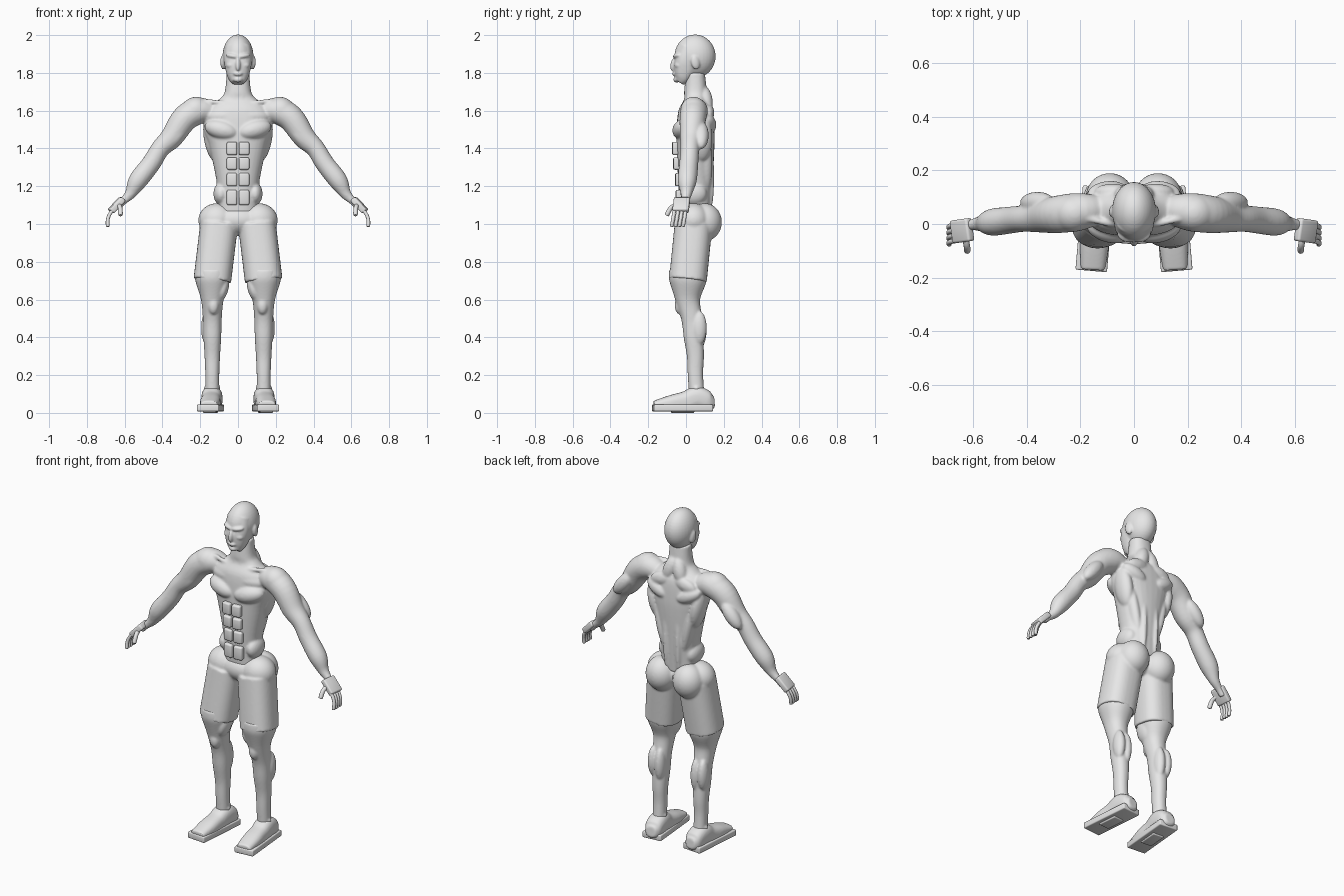
import bpy, bmesh, math
from mathutils import Vector, Matrix, Euler

FRONT, BACK, ABOVE = Vector((0, -1, 0)), Vector((0, 1, 0)), Vector((0, 0, 1))

old_cube = bpy.data.objects.get("Cube")
if old_cube:
    bpy.data.objects.remove(old_cube, do_unlink=True)

grey = (.8, .8, .8, 1)
clay = bpy.data.materials.new("light grey")
clay.use_nodes = True
clay.diffuse_color = grey
clay.node_tree.nodes["Principled BSDF"].inputs["Base Color"].default_value = grey


def spline(before, start, end, after, t):
    """Smooth interpolation of one number between start and end."""
    slope = (end - before) / 2
    bend = before - start * 2.5 + end * 2 - after / 2
    twist = (after - before + 3 * (start - end)) / 2
    return start + t * (slope + t * (bend + t * twist))


def loft(bm, rings, facing=BACK, power=2, sides=32, steps=5):
    """Closed skin through rings of (x, y, z, half width, half depth)."""
    last = len(rings) - 1
    fine = []
    for i in range(last):
        quad = [rings[max(0, min(last, i + k))] for k in (-1, 0, 1, 2)]
        for step in range(steps):
            fine.append([spline(*values, step / steps) for values in zip(*quad)])
    fine.append(rings[last])
    loops = []
    for i, (x, y, z, width, depth) in enumerate(fine):
        previous, following = fine[max(0, i - 1)], fine[min(len(fine) - 1, i + 1)]
        along = (Vector(following[:3]) - Vector(previous[:3])).normalized()
        deep = (facing - along * facing.dot(along)).normalized()
        wide = deep.cross(along)
        loop = []
        for side in range(sides):
            angle = math.tau * side / sides
            cos, sin = math.cos(angle), math.sin(angle)
            across = math.copysign(abs(cos) ** (2 / power), cos) * width
            inward = math.copysign(abs(sin) ** (2 / power), sin) * depth
            loop.append(bm.verts.new(Vector((x, y, z)) + wide * across + deep * inward))
        loops.append(loop)
    for lower, upper in zip(loops, loops[1:]):
        for side in range(sides):
            after = (side + 1) % sides
            bm.faces.new((lower[side], lower[after], upper[after], upper[side]))
    bm.faces.new(loops[0])
    bm.faces.new(loops[-1])


def tube(bm, points, radius, facing=BACK):
    """Thin round strand with a narrowed tip."""
    rings = [(*point, radius, radius) for point in points]
    tip = Vector(points[-1]) + (Vector(points[-1]) - Vector(points[-2])).normalized() * radius / 2
    loft(bm, rings + [(*tip, radius / 2, radius / 2)], facing, sides=12)


def placed(at, size, lean, tilt, turn):
    """Matrix from a position, a size and degrees about x, y and z."""
    spin = Euler([math.radians(angle) for angle in (lean, tilt, turn)]).to_matrix().to_4x4()
    return Matrix.Translation(at) @ spin @ Matrix.Diagonal((*size, 1))


def blob(bm, at, size, lean=0, tilt=0, turn=0):
    bmesh.ops.create_uvsphere(bm, u_segments=32, v_segments=20, radius=1,
                              matrix=placed(at, size, lean, tilt, turn))


def box(bm, at, size, lean=0, tilt=0, turn=0):
    bmesh.ops.create_cube(bm, size=1, matrix=placed(at, size, lean, tilt, turn))


def finish(bm, name, voxel=0, bevel=0):
    """Mirror the part to the other side, fuse or bevel it, and shade it smooth."""
    bmesh.ops.recalc_face_normals(bm, faces=bm.faces)
    mesh = bpy.data.meshes.new(name)
    bm.to_mesh(mesh)
    bm.free()
    mesh.materials.append(clay)
    part = bpy.data.objects.new(name, mesh)
    bpy.context.collection.objects.link(part)
    part.modifiers.new("mirror", "MIRROR").use_mirror_merge = False
    if voxel:
        fuse = part.modifiers.new("fuse", "REMESH")
        fuse.mode = "VOXEL"
        fuse.voxel_size = voxel
        soften = part.modifiers.new("soften", "SMOOTH")
        soften.factor, soften.iterations = .5, 6
    if bevel:
        edge = part.modifiers.new("edge", "BEVEL")
        edge.width, edge.segments = bevel, 3
    for other in bpy.context.selected_objects:
        other.select_set(False)
    part.select_set(True)
    bpy.context.view_layer.objects.active = part
    bpy.ops.object.convert(target="MESH")
    bpy.ops.object.shade_smooth_by_angle(angle=math.radians(60 if voxel else 40))


# Torso and neck: height, half width, half depth
body = bmesh.new()
trunk = [(1.05, .11, .08), (1.2, .11, .09), (1.4, .15, .1), (1.5, .18, .1),
         (1.6, .17, .09), (1.66, .1, .06), (1.7, .07, .06), (1.8, .06, .05)]
loft(body, [(0, .05, z, width, depth) for z, width, depth in trunk], power=2.3)

# Chest, collar bones, neck cords and side muscles
blob(body, at=(.09, -.02, 1.5), size=(.09, .05, .05), tilt=-14, turn=12)
blob(body, at=(.08, 0, 1.57), size=(.09, .04, .04), turn=10)
tube(body, [(.01, 0, 1.62), (.08, 0, 1.64), (.17, .02, 1.65)], radius=.012, facing=ABOVE)
tube(body, [(.01, 0, 1.64), (.03, .01, 1.7), (.05, .05, 1.79)], radius=.013)
blob(body, at=(.09, .04, 1.16), size=(.04, .07, .06))
blob(body, at=(.14, .08, 1.45), size=(.04, .06, .12), tilt=10)

# Shoulder blades, spine columns and nape
blob(body, at=(.1, .12, 1.53), size=(.08, .04, .04), tilt=-25, turn=-8)
blob(body, at=(.08, .12, 1.59), size=(.07, .03, .04), tilt=15)
blob(body, at=(.04, .12, 1.25), size=(.02, .03, .2))
blob(body, at=(.09, .1, 1.32), size=(.03, .04, .17), tilt=12)
blob(body, at=(.03, .1, 1.66), size=(.04, .04, .08), lean=10, tilt=-20)

# Arms: reach, height, radius, drifting forward towards the hand
arm = [(.12, 1.58, .05), (.2, 1.6, .07), (.28, 1.56, .07), (.35, 1.46, .06), (.41, 1.4, .05),
       (.46, 1.32, .05), (.53, 1.23, .05), (.57, 1.16, .03), (.61, 1.12, .02), (.64, 1.09, .02)]
loft(body, [(x, .07 - .12 * x, z, radius, radius) for x, z, radius in arm])
blob(body, at=(.23, .04, 1.6), size=(.08, .07, .07), tilt=35)
blob(body, at=(.33, 0, 1.47), size=(.09, .03, .04), tilt=52)
blob(body, at=(.36, .08, 1.47), size=(.09, .04, .04), tilt=50)
blob(body, at=(.47, 0, 1.31), size=(.09, .03, .04), tilt=55)
finish(body, "torso_and_arms", voxel=.0065)

# Stomach blocks
blocks = bmesh.new()
for z, y, height in ((1.4, -.056, .07), (1.32, -.05, .066), (1.235, -.04, .07), (1.14, -.038, .08)):
    box(blocks, at=(.032, y, z), size=(.055, .034, height), turn=5)
finish(blocks, "stomach_muscles", bevel=.01)

# Hips, buttocks and thighs
hips = bmesh.new()
blob(hips, at=(0, .04, 1.02), size=(.15, .09, .08))
blob(hips, at=(.11, .04, 1.02), size=(.1, .09, .09))
blob(hips, at=(.09, .1, 1.01), size=(.09, .09, .1))
loft(hips, [(.22 - .12 * z, .1 * z - .06, z, .1, .1) for z in (1, .9, .8, .7)], power=2.5)
finish(hips, "hips_and_thighs", voxel=.0065)

# Shins: height, forward offset, half width
legs = bmesh.new()
shin = [(.76, .01, .09), (.7, .01, .09), (.6, .01, .06), (.5, .03, .05),
        (.4, .04, .047), (.3, .05, .041), (.2, .05, .037), (.06, .06, .037)]
loft(legs, [(.136, y, z, width, width * 1.1) for z, y, width in shin], power=2.2)

# Knees, calves and ankles
blob(legs, at=(.08, -.01, .66), size=(.03, .05, .07), tilt=-14)
blob(legs, at=(.185, 0, .68), size=(.03, .05, .08), tilt=12)
blob(legs, at=(.13, -.03, .57), size=(.03, .03, .05))
blob(legs, at=(.12, .07, .44), size=(.03, .04, .1))
blob(legs, at=(.165, .07, .45), size=(.03, .04, .09))
blob(legs, at=(.137, .055, .13), size=(.045, .025, .02))
finish(legs, "lower_legs", voxel=.006)

# Feet: distance from heel to toe, height, half width, half thickness
feet = bmesh.new()
foot = [(.15, .06, .03, .03), (.12, .06, .05, .05), (.06, .08, .055, .06),
        (0, .06, .052, .055), (-.08, .05, .054, .044), (-.17, .04, .045, .024)]
loft(feet, [(.142 - .07 * y, y, z, width, thick) for y, z, width, thick in foot],
     facing=ABOVE, power=2.6)
finish(feet, "feet", voxel=.006)

# Flat soles with a small tread
soles = bmesh.new()
box(soles, at=(.146, -.018, .026), size=(.118, .315, .036), turn=5)
box(soles, at=(.146, -.018, .008), size=(.07, .12, .016), turn=5)
finish(soles, "soles", bevel=.006)

# Head: skull, then jaw and face by height, offset, half width and half depth
head = bmesh.new()
blob(head, at=(0, .048, 1.888), size=(.082, .109, .115))
face = [(1.75, -.035, .034, .026), (1.775, -.02, .053, .044), (1.82, -.005, .067, .062),
        (1.87, .005, .074, .064), (1.93, .03, .07, .07)]
loft(head, [(0, y, z, width, depth) for z, y, width, depth in face], power=2.4)

# Brow, nose, cheeks, lips, chin and ears
blob(head, at=(.03, -.048, 1.89), size=(.036, .019, .013), tilt=-8, turn=22)
blob(head, at=(0, -.066, 1.845), size=(.013, .017, .036), lean=-12)
blob(head, at=(.04, -.042, 1.84), size=(.023, .018, .016), turn=25)
blob(head, at=(0, -.06, 1.795), size=(.024, .014, .012))
blob(head, at=(0, -.05, 1.765), size=(.024, .017, .016))
blob(head, at=(.08, .05, 1.855), size=(.013, .023, .038), lean=10, turn=12)
finish(head, "head", voxel=.005)

# Palms
palms = bmesh.new()
box(palms, at=(.642, -.025, 1.1), size=(.094, .086, .034), tilt=46, turn=-8)
finish(palms, "palms", bevel=.009)

# Fingers and thumbs
fingers = bmesh.new()
for y in (0, -.02, -.04, -.06):
    knuckles = [Vector((.655, y, 1.085)), Vector((.68, y, 1.05)), Vector((.69, y, 1.02)), Vector((.69, y, .99))]
    tube(fingers, [point + FRONT * .005 * i for i, point in enumerate(knuckles)], radius=.0095)
tube(fingers, [(.63, -.05, 1.1), (.624, -.08, 1.085), (.622, -.1, 1.05)],
     radius=.012, facing=Vector((1, 0, 0)))
finish(fingers, "fingers")
